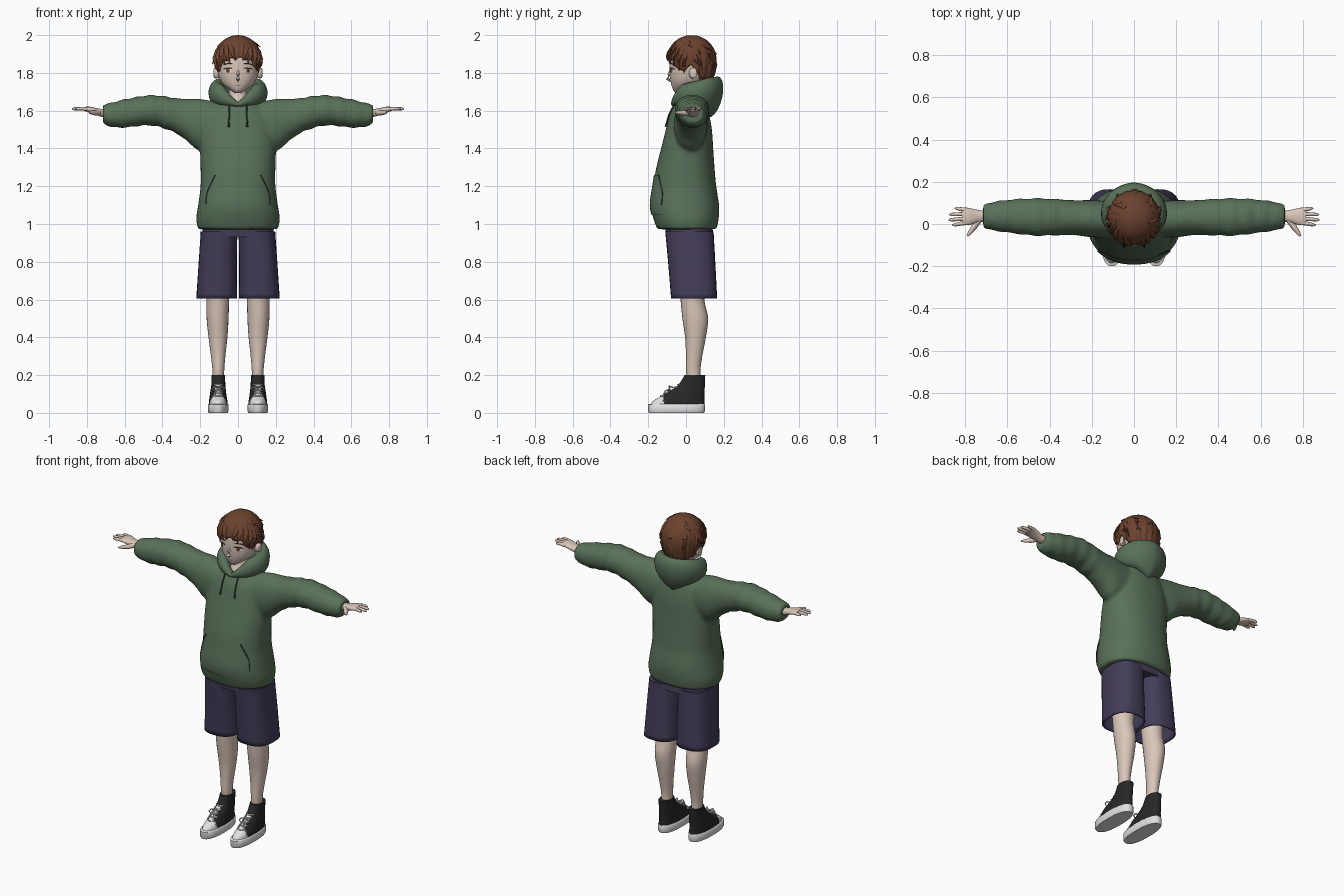
import bpy, bmesh
from math import sin, cos, pi, sqrt, copysign
from mathutils import Vector

if "Cube" in bpy.data.objects:
    bpy.data.objects.remove(bpy.data.objects["Cube"])


def material(name, r, g, b):
    m = bpy.data.materials.new(name)
    m.use_nodes = True
    m.diffuse_color = (r, g, b, 1)
    m.node_tree.nodes["Principled BSDF"].inputs["Base Color"].default_value = (r, g, b, 1)
    return m


SKIN = material("skin", .70, .57, .49)
HAIR = material("brown_hair", .15, .055, .028)
GREEN = material("green_cloth", .10, .165, .10)
SEAM = material("dark_green_seam", .03, .055, .03)
PURPLE = material("purple_cloth", .058, .046, .10)
BLACK = material("black_canvas", .02, .02, .021)
WHITE = material("white_rubber", .75, .75, .75)
IRIS = material("amber_iris", .30, .11, .05)
LASH = material("dark_lash", .05, .02, .015)
LIP = material("lip", .45, .23, .20)


# ---- helpers ----
def skin(name, groups, mats, ring=True, loop=False, caps="both", mirror=False, thick=0, rule=None):
    """Bridge rows of points into a surface; each group is one separate sheet."""
    bm = bmesh.new()
    for rows in groups:
        vs = [[bm.verts.new(p) for p in row] for row in rows]
        n = len(vs[0])
        for i in range(len(vs) if loop else len(vs) - 1):
            a, b = vs[i], vs[(i + 1) % len(vs)]
            for j in range(n if ring else n - 1):
                k = (j + 1) % n
                bm.faces.new((a[j], a[k], b[k], b[j]))
        if ring and not loop:
            if caps in ("both", "start"):
                bm.faces.new(vs[0])
            if caps in ("both", "end"):
                bm.faces.new(vs[-1])
    bmesh.ops.recalc_face_normals(bm, faces=bm.faces)
    for f in bm.faces:
        f.smooth = True
        if rule:
            f.material_index = rule(f.calc_center_median())
    me = bpy.data.meshes.new(name)
    bm.to_mesh(me)
    bm.free()
    me.set_sharp_from_angle(angle=.9)
    for m in mats:
        me.materials.append(m)
    ob = bpy.data.objects.new(name, me)
    bpy.context.collection.objects.link(ob)
    if thick:
        s = ob.modifiers.new("thickness", "SOLIDIFY")
        s.thickness = thick
    if mirror:
        ob.modifiers.new("mirror", "MIRROR")
    return ob


def smooth(keys, steps=5):
    """Catmull-Rom resampling of key rows."""
    out = []
    for i in range(len(keys) - 1):
        p = [keys[max(0, min(len(keys) - 1, i + d))] for d in (-1, 0, 1, 2)]
        for s in range(steps):
            t = s / steps
            out.append([.5 * (2 * b + (c - a) * t + (2 * a - 5 * b + 4 * c - d) * t * t
                              + (3 * b - a - 3 * c + d) * t ** 3) for a, b, c, d in zip(*p)])
    return out + [list(keys[-1])]


def lookup(keys, s):
    for a, b in zip(keys, keys[1:]):
        if s <= b[0]:
            t = max(0, (s - a[0]) / (b[0] - a[0]))
            return [u + (v - u) * t for u, v in zip(a[1:], b[1:])]
    return list(keys[-1][1:])


def loft(keys, p=2, n=32, axis="z"):
    """Rings from rows of (position, centre, radius, centre, radius)."""
    rows = []
    for s, c1, r1, c2, r2 in keys:
        row = []
        for j in range(n):
            t = 2 * pi * j / n
            u = c1 + r1 * copysign(abs(cos(t)) ** (2 / p), cos(t))
            v = c2 + r2 * copysign(abs(sin(t)) ** (2 / p), sin(t))
            row.append((u, v, s) if axis == "z" else (s, v, u))
        rows.append(row)
    return rows


def tube(points, radii, flat=1, n=8):
    pts = [Vector(p) for p in points]
    rows = []
    for i, (p, r) in enumerate(zip(pts, radii)):
        d = pts[min(i + 1, len(pts) - 1)] - pts[max(i - 1, 0)]
        q = d.to_track_quat("Z", "Y")
        rows.append([p + q @ Vector((r * cos(2 * pi * j / n), flat * r * sin(2 * pi * j / n), 0))
                     for j in range(n)])
    return rows


def front_y(keys, x, z, p, off):
    c1, r1, c2, r2 = lookup(keys, z)
    return c2 - r2 * max(0, 1 - abs((x - c1) / r1) ** p) ** (1 / p) - off


def patch(name, keys, spans, mat, p=2, off=.003, n=12, mirror=False):
    """Thin plate following the front of a loft; spans are (z, x0, x1)."""
    rows = []
    for z, a, b in spans:
        xs = [a + (b - a) * j / n for j in range(n + 1)]
        rows.append([(x, front_y(keys, x, z, p, off), z) for x in xs])
    return skin(name, [rows], [mat], ring=False, mirror=mirror)


def oval(x, z, rx, rz, slant=0):
    return [(z + rz * cos(pi * i / 10), x - rx * sin(pi * i / 10) - .001,
             x + rx * sin(pi * i / 10) + .001) for i in range(10, -1, -1)]


# ---- hoodie body and sleeves, fused ----
torso = smooth([(.972, 0, .213, .005, .157), (1.03, 0, .221, 0, .173), (1.1, 0, .211, -.006, .181),
                (1.2, 0, .198, -.007, .167), (1.3, 0, .198, -.003, .154), (1.4, 0, .2, .006, .138),
                (1.5, 0, .19, .015, .122), (1.58, 0, .165, .018, .104), (1.645, 0, .10, .025, .078)])
arm = smooth([(.08, 1.53, .11, .02, .085), (.2, 1.525, .137, .025, .088), (.28, 1.555, .107, .03, .083),
              (.36, 1.583, .089, .032, .085), (.465, 1.602, .08, .033, .089), (.6, 1.585, .075, .037, .078),
              (.68, 1.578, .062, .037, .065), (.715, 1.582, .047, .037, .058)], 8)
for row in arm:
    if .33 < row[0] < .69:
        row[2] *= 1 + .045 * sin(row[0] * 85)
        row[4] *= 1 + .03 * sin(row[0] * 70 + 1)
sleeve = loft(arm, 2.1, 32, "x")
other = [[(-x, y, z) for x, y, z in row] for row in sleeve]
hoodie = skin("hoodie_body", [loft(torso, 2.3, 48), sleeve, other], [GREEN])
rm = hoodie.modifiers.new("fuse", "REMESH")
rm.mode, rm.voxel_size, rm.use_smooth_shade = "VOXEL", .011, True
sm = hoodie.modifiers.new("soften", "SMOOTH")
sm.factor, sm.iterations = .5, 5

# ---- front pocket with seams, drawstrings ----
pocket = smooth([(1.05, .165), (1.1, .17), (1.16, .165), (1.21, .145), (1.26, .12)], 3)
patch("front_pocket", torso, [(z, -x, x) for z, x in pocket], GREEN, 2.3, .005, 24)
edge = [(x, front_y(torso, x, z, 2.3, .005), z) for z, x in pocket[3:]]
skin("pocket_seams", [tube(edge, [.003] * len(edge), n=6)], [SEAM], mirror=True)
cord = [(.045 + .004 * i / 4, front_y(torso, .047, 1.635 - .03 * i, 2.3, .006), 1.635 - .03 * i)
        for i in range(5)]
skin("drawstrings", [tube(cord, [.004] * 4 + [.006])], [SEAM], mirror=True)

# ---- hood lying round the neck ----
hood_keys = [(0, 1.632, .012, .02, 0), (.15, 1.66, .035, .026, 0), (.3, 1.685, .055, .032, 0),
             (.5, 1.692, .062, .038, 0), (.75, 1.69, .085, .045, .012), (1, 1.672, .11, .05, .024)]
rows = []
for i in range(64):
    f = 2 * pi * i / 64 - pi
    zc, b, w, tilt = lookup(hood_keys, abs(f) / pi)
    row = []
    for j in range(20):
        t = 2 * pi * j / 20
        r = .1 + w * cos(t) + tilt * sin(t)
        row.append((1.13 * r * sin(f), .042 - r * cos(f), zc + b * sin(t)))
    rows.append(row)
skin("hood", [rows], [GREEN], loop=True)

# ---- shorts ----
leg_keys = smooth([(.605, .113, .108, .043, .122), (.8, .107, .101, .03, .125), (.96, .1, .097, .018, .128)])
skin("shorts_legs", [loft(leg_keys, 2.6)], [PURPLE], caps="end", mirror=True, thick=.008)
skin("shorts_hips", [loft([(.93, 0, .193, .02, .125), (1.04, 0, .18, .01, .125)], 2.8, 40)], [PURPLE])

# ---- bare legs ----
calf = smooth([(.15, .104, .03, .045, .036), (.22, .104, .031, .038, .038), (.3, .105, .038, .043, .043),
               (.4, .106, .05, .05, .055), (.5, .108, .058, .049, .068), (.6, .107, .06, .034, .063),
               (.72, .106, .066, .03, .07)])
skin("bare_legs", [loft(calf, 2, 24)], [SKIN], mirror=True)

# ---- shoes ----
upper = smooth([(.035, .105, .05, -.045, .145), (.06, .105, .049, -.04, .138), (.08, .105, .046, -.025, .122),
                (.11, .105, .042, 0, .098), (.15, .104, .037, .03, .07), (.2, .104, .036, .047, .055)], 4)


def canvas(c):
    toe = c.y < -.12 and c.z < .09
    tongue = abs(c.x - .105) < .014 and .08 < c.z < .15 and c.y < 0
    return 1 if toe or tongue else 0


skin("shoe_uppers", [loft(upper, 2.2, 48)], [BLACK, WHITE], mirror=True, rule=canvas)
sole = [(0, .105, .05, -.05, .146), (.008, .105, .054, -.05, .15), (.044, .105, .054, -.05, .15),
        (.048, .105, .05, -.048, .146)]
skin("shoe_soles", [loft(sole, 2.4, 48)], [WHITE], mirror=True)
laces = []
for z in (.09, .105, .12, .135, .15):
    xs = [.105 + d * .012 for d in (-2, -1, 0, 1, 2)]
    laces.append(tube([(x, front_y(upper, x, z, 2.2, .003), z) for x in xs], [.004] * 5, n=6))
for s in (-1, 1):
    laces.append(tube([(.105, -.07, .135), (.105 + s * .02, -.09, .142), (.105 + s * .034, -.088, .125),
                       (.105 + s * .02, -.095, .115), (.105, -.085, .128)], [.004] * 5, n=6))
    laces.append(tube([(.105, -.085, .128), (.105 + s * .012, -.11, .115), (.105 + s * .022, -.122, .09)],
                      [.004] * 3, n=6))
skin("shoe_laces", laces, [WHITE], mirror=True)

# ---- hands ----
palm = smooth([(.66, 1.585, .024, .037, .03), (.72, 1.588, .021, .037, .027), (.75, 1.596, .018, .037, .032),
               (.785, 1.606, .015, .035, .041), (.815, 1.609, .011, .037, .038)], 4)
parts = [loft(palm, 2.3, 20, "x")]
for y0, y1, tip in ((.006, -.004, .862), (.027, .02, .88), (.048, .045, .877), (.067, .074, .85)):
    parts.append(tube([(.79, y0, 1.607), (.825, (y0 + y1) / 2, 1.611), (tip - .012, y1, 1.61),
                       (tip, y1, 1.609)], [.010, .0095, .008, .003]))
parts.append(tube([(.735, .02, 1.59), (.757, -.012, 1.588), (.778, -.04, 1.59), (.79, -.058, 1.592)],
                  [.015, .014, .010, .004]))
skin("hands", parts, [SKIN], mirror=True)

# ---- neck, head, ears, nose ----
neck = smooth([(1.6, 0, .085, .03, .078), (1.645, 0, .062, .03, .066), (1.69, 0, .048, .035, .052),
               (1.78, 0, .05, .045, .055)])
skin("neck", [loft(neck, 2, 24)], [SKIN])
face = smooth([(1.694, 0, .016, -.034, .02), (1.71, 0, .042, -.018, .05), (1.74, 0, .08, .002, .08),
               (1.78, 0, .102, .015, .1), (1.84, 0, .112, .025, .113), (1.9, 0, .11, .03, .112),
               (1.95, 0, .085, .03, .088), (1.98, 0, .04, .03, .04)])
skin("head", [loft(face, 2.1, 40)], [SKIN])
ear = [(.1, .028, 1.785), (.116, .034, 1.788), (.126, .04, 1.795), (.128, .045, 1.8)]
skin("ears", [loft([(.1, 1.797, .022, .03, .014), (.116, 1.798, .028, .034, .019),
                    (.126, 1.8, .027, .04, .018), (.129, 1.8, .02, .041, .012)], 2, 16, "x")],
     [SKIN], mirror=True)
skin("nose", [tube([(0, -.082, 1.82), (0, -.09, 1.79), (0, -.097, 1.768), (0, -.084, 1.755)],
                   [.004, .008, .010, .003])], [SKIN])

# ---- painted face ----
patch("eye_whites", face, oval(.055, 1.812, .021, .012), WHITE, 2.1, .002, mirror=True)
patch("irises", face, oval(.054, 1.812, .010, .012), IRIS, 2.1, .0035, mirror=True)
patch("pupils", face, oval(.054, 1.812, .004, .006), LASH, 2.1, .0045, mirror=True)
patch("mouth", face, oval(0, 1.734, .018, .0025), LIP, 2.1)
for name, z, w, drop in (("upper_lashes", 1.825, .0035, .007), ("eyebrows", 1.85, .003, .008)):
    line = []
    for i in range(7):
        x = .03 + .008 * i
        zz = z - drop * ((i - 2) / 4) ** 2
        line.append((x, front_y(face, x, zz, 2.1, .001), zz))
    skin(name, [tube(line, [.001] + [w] * 5 + [.001], .8, 6)], [LASH], mirror=True)

# ---- hair cap with ragged hairline ----
hairline = [(0, 1.872), (.2, 1.86), (.33, 1.8), (.42, 1.81), (.5, 1.832), (.6, 1.78), (.75, 1.75), (1, 1.745)]


def hair_point(f, z, off=0):
    d = (z - 1.87) / .13
    k = sqrt(max(0, 1 - d * d)) if d > 0 else 1 - .23 * d * d
    return ((.124 * k + off) * sin(f), .03 - (.13 * k + off) * cos(f), z)


rows = []
for i in range(1, 17):
    t = i / 16
    row = []
    for j in range(96):
        f = 2 * pi * j / 96 - pi
        low = lookup(hairline, abs(f) / pi)[0] + .014 * abs(sin(7 * f + .6))
        z = 2 - (2 - low) * (1 - cos(t * pi / 2))
        row.append(hair_point(f, z, .0025 * t * sin(20 * f + 3 * t)))
    rows.append(row)
skin("hair_cap", [rows], [HAIR], caps="start", thick=.012)

# ---- loose locks: fringe, sides, nape and crown ----
locks = []
for f, sweep, tip in ((-1.2, .1, 1.8), (-.9, .12, 1.82), (-.62, .15, 1.845), (-.36, .15, 1.85),
                      (-.1, .15, 1.862), (.2, -.12, 1.865), (.45, -.1, 1.85), (.72, -.1, 1.835),
                      (.98, -.06, 1.81), (1.22, -.05, 1.795), (2, .1, 1.76), (-2, -.1, 1.76),
                      (2.5, .05, 1.74), (-2.5, -.05, 1.74), (3.1, 0, 1.738)):
    zs = [1.955 + (tip - 1.955) * k / 4 for k in range(5)]
    pts = [hair_point(f - sweep * (1 - k / 4) * 2, z, -.002) for k, z in enumerate(zs)]
    locks.append(tube(pts, [.006, .016, .018, .013, .001], .5))
for f, z in ((1.3, 1.95), (-1.4, 1.94), (2.2, 1.93), (-2.4, 1.96), (1.7, 1.85), (-1.75, 1.86)):
    locks.append(tube([hair_point(f, z + .02, -.008), hair_point(f + .15, z, .003),
                       hair_point(f + .28, z - .014, .014)], [.012, .009, .001], .6))
skin("hair_locks", locks, [HAIR])
